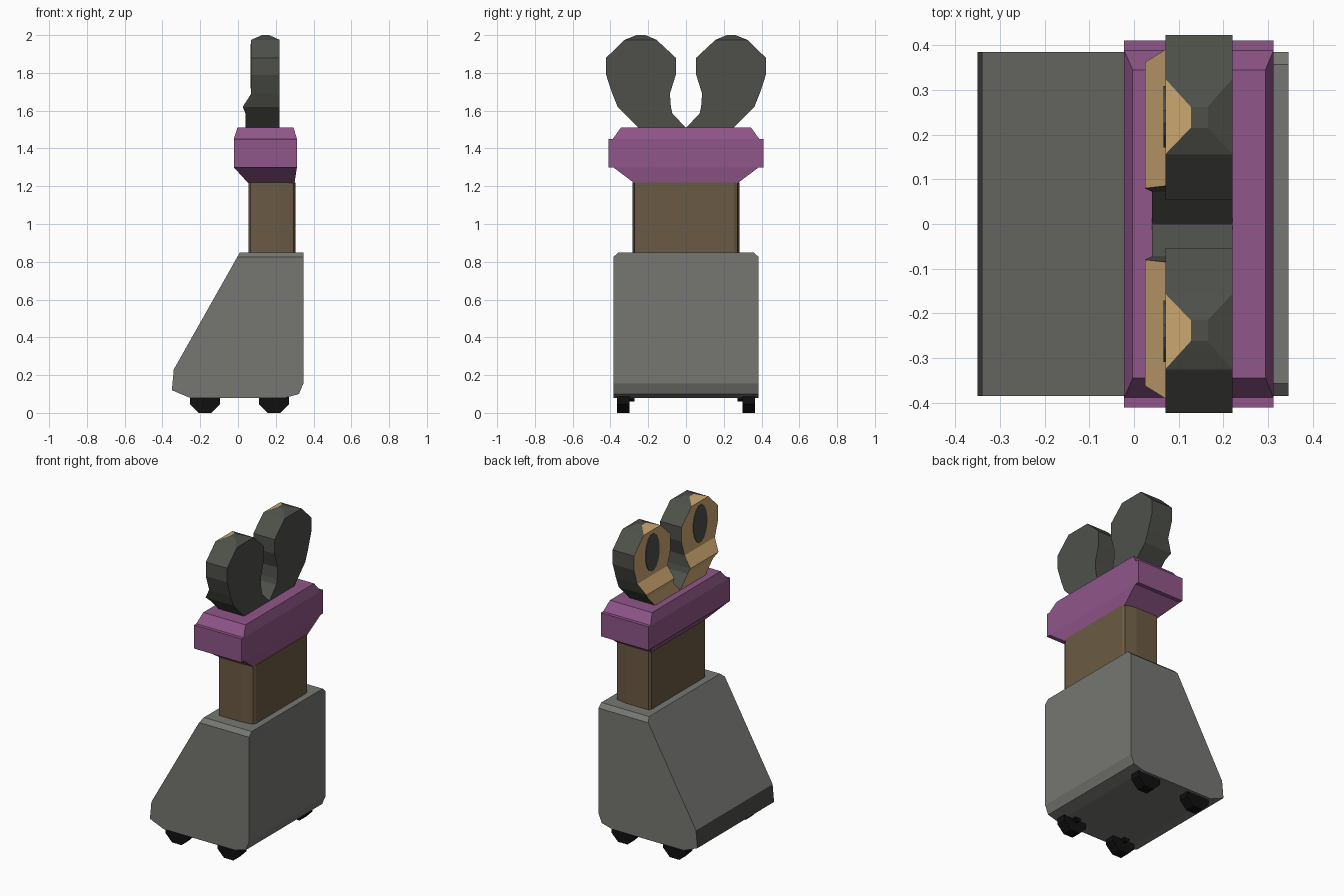
import bpy, bmesh, math

if "Cube" in bpy.data.objects:
    bpy.data.objects.remove(bpy.data.objects["Cube"])


def material(name, r, g, b):
    lin = [((c / 255 + 0.055) / 1.055) ** 2.4 if c > 10 else c / 255 / 12.92 for c in (r, g, b)]
    m = bpy.data.materials.new(name)
    m.diffuse_color = (*lin, 1)
    m.use_nodes = True
    m.node_tree.nodes["Principled BSDF"].inputs["Base Color"].default_value = m.diffuse_color
    return m


GREY = material("body grey", 118, 119, 114)
DARK = material("dark grey", 78, 80, 74)
TAN = material("tan", 204, 168, 114)
PURPLE = material("purple", 144, 86, 137)
BROWN = material("brown", 107, 90, 67)
BLACK = material("black", 16, 16, 16)


def loft(name, rings, mats, rule=None):
    """Skin a stack of equal-length rings, cap both ends, colour by rule."""
    bm = bmesh.new()
    loops = [[bm.verts.new(p) for p in ring] for ring in rings]
    n = len(loops[0])
    for a, b in zip(loops, loops[1:]):
        for i in range(n):
            j = (i + 1) % n
            bm.faces.new((a[i], a[j], b[j], b[i]))
    bm.faces.new(loops[0])
    bm.faces.new(loops[-1])
    bmesh.ops.recalc_face_normals(bm, faces=bm.faces)
    bm.normal_update()
    if rule:
        for f in bm.faces:
            f.material_index = rule(f)
    me = bpy.data.meshes.new(name)
    bm.to_mesh(me)
    bm.free()
    for m in mats:
        me.materials.append(m)
    ob = bpy.data.objects.new(name, me)
    bpy.context.collection.objects.link(ob)
    return ob


def rect(x0, x1, y0, y1, z):
    return [(x0, y0, z), (x1, y0, z), (x1, y1, z), (x0, y1, z)]


def disc(axis, pos, u0, z0, ru, rz, n):
    """Ellipse ring in a plane across the x or y axis."""
    ring = []
    for i in range(n):
        a = 2 * math.pi * (i + 0.5) / n
        u, z = u0 + ru * math.cos(a), z0 + rz * math.sin(a)
        ring.append((pos, u, z) if axis == "x" else (u, pos, z))
    return ring


# wedge-shaped body with a dark lip along the low edge
body = [(0.08, -0.255, 0.25, 0.385), (0.10, -0.303, 0.323, 0.385), (0.12, -0.35, 0.331, 0.385),
        (0.155, -0.347, 0.346, 0.385), (0.23, -0.34, 0.346, 0.385),
        (0.825, -0.004, 0.346, 0.385), (0.85, 0.01, 0.346, 0.357)]
loft("body", [rect(x0, x1, -y, y, z) for z, x0, x1, y in body], [GREY, DARK],
     lambda f: int(f.normal.x < -0.95))

# neck column with trimmed corners
half = [(0.055, 0.27), (0.065, 0.284), (0.22, 0.284), (0.295, 0.272), (0.304, 0.255)]
outline = half + [(x, -y) for x, y in reversed(half)]
loft("neck", [[(x, y, z) for x, y in outline] for z in (0.84, 1.22)], [BROWN])

# purple shoulder block with stepped end plates
head = [(1.21, 0.06, 0.298, 0.265), (1.30, -0.022, 0.312, 0.385), (1.30, -0.022, 0.312, 0.41),
        (1.45, -0.022, 0.312, 0.41), (1.45, -0.022, 0.312, 0.388), (1.51, -0.003, 0.294, 0.345)]
loft("head_block", [rect(x0, x1, -y, y, z) for z, x0, x1, y in head], [PURPLE])

# eye housings (z, inner y, outer y, front x, back x), with tan fronts and dark pupils
eye = [(1.50, 0.0, 0.245, 0.04, 0.22), (1.51, 0.001, 0.253, 0.04, 0.22),
       (1.585, 0.072, 0.327, 0.04, 0.22),
       (1.62, 0.08, 0.362, 0.025, 0.22), (1.69, 0.085, 0.39, 0.07, 0.22),
       (1.79, 0.054, 0.423, 0.07, 0.22), (1.88, 0.054, 0.423, 0.07, 0.22),
       (1.975, 0.156, 0.325, 0.07, 0.22), (2.0, 0.215, 0.262, 0.127, 0.165)]
for s, side in ((1, "left"), (-1, "right")):
    loft("eye_" + side, [rect(x0, x1, s * a, s * b, z) for z, a, b, x0, x1 in eye],
         [DARK, TAN], lambda f: int(f.normal.x < -0.3))
    loft("pupil_" + side, [disc("x", x, s * 0.24, 1.835, 0.07, 0.12, 16) for x in (0.066, 0.072)],
         [DARK])

# four wheels with short inner axles
R = 0.08 / math.cos(math.pi / 8)
for s, side in ((1, "left"), (-1, "right")):
    for x, end in ((-0.175, "front"), (0.19, "rear")):
        loft(f"wheel_{end}_{side}", [disc("y", s * y, x, 0.08, R, R, 8) for y in (0.30, 0.365)], [BLACK])
        loft(f"axle_{end}_{side}", [disc("y", s * y, x, 0.08, 0.022, 0.022, 8) for y in (0.273, 0.305)], [BLACK])
